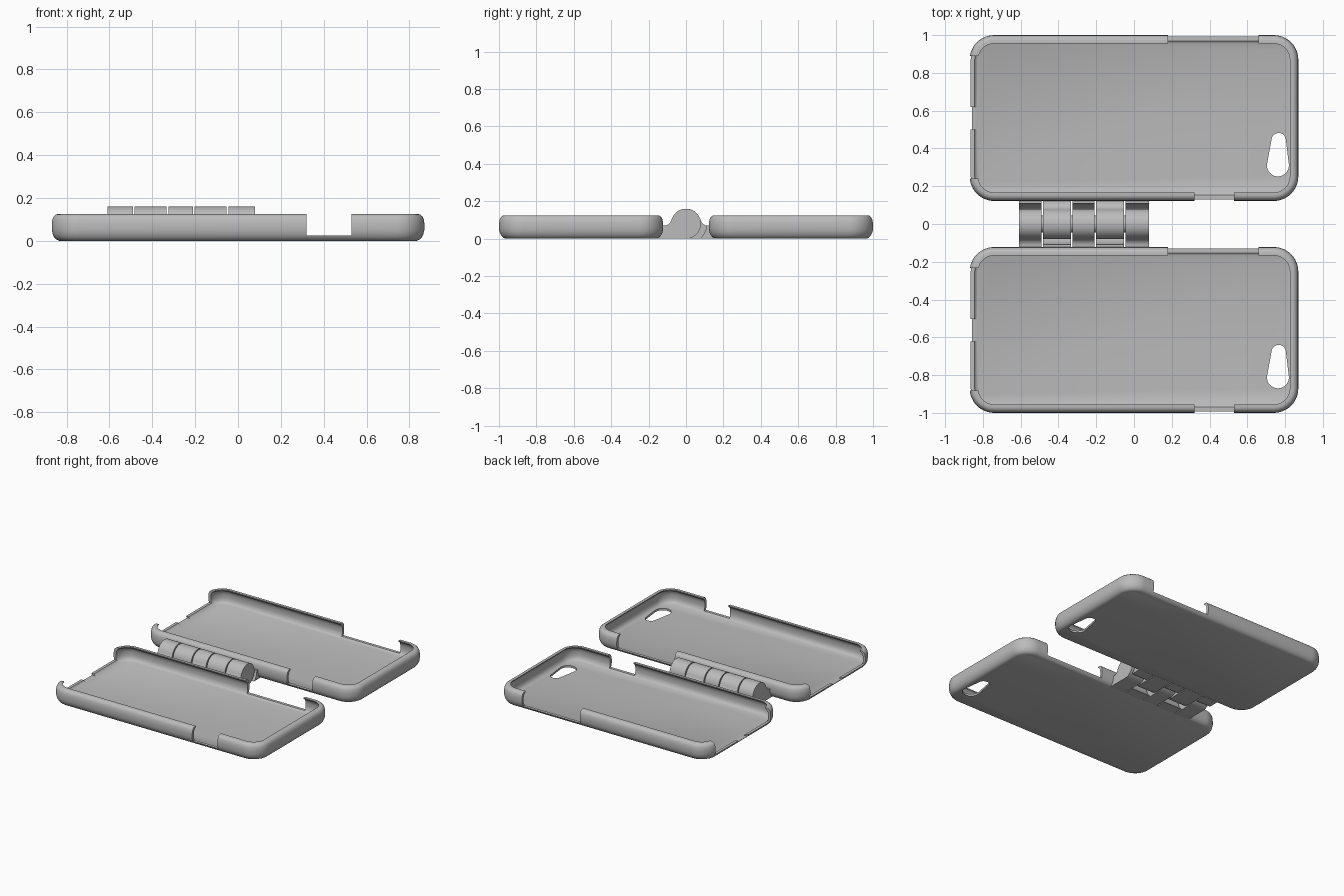
import bpy, bmesh, math

if "Cube" in bpy.data.objects:
    bpy.data.objects.remove(bpy.data.objects["Cube"])

grey = bpy.data.materials.new("plastic_grey")
grey.diffuse_color = (0.5, 0.5, 0.5, 1)
grey.use_nodes = True
grey.node_tree.nodes["Principled BSDF"].inputs["Base Color"].default_value = grey.diffuse_color

HX, HY, R = 0.87, 0.439, 0.13      # case half length, half width, corner radius
CY = 0.561                         # case centre in y


def new_object(name, bm):
    bmesh.ops.recalc_face_normals(bm, faces=bm.faces)
    me = bpy.data.meshes.new(name)
    bm.to_mesh(me)
    bm.free()
    me.materials.append(grey)
    ob = bpy.data.objects.new(name, me)
    bpy.context.collection.objects.link(ob)
    return ob


def loft(name, rings):
    """Skin a list of equal-length closed rings and cap both ends."""
    bm = bmesh.new()
    loops = [[bm.verts.new(p) for p in ring] for ring in rings]
    n = len(loops[0])
    for a, b in zip(loops, loops[1:]):
        for i in range(n):
            j = (i + 1) % n
            bm.faces.new((a[i], a[j], b[j], b[i]))
    bm.faces.new(loops[0][::-1])
    bm.faces.new(loops[-1])
    return new_object(name, bm)


def arc(cx, cy, r, a0, a1, n):
    return [(cx + r * math.cos(math.radians(a0 + (a1 - a0) * i / n)),
             cy + r * math.sin(math.radians(a0 + (a1 - a0) * i / n))) for i in range(n + 1)]


def case_ring(inset, z):
    pts = []
    for k, (sx, sy) in enumerate([(1, 1), (-1, 1), (-1, -1), (1, -1)]):
        pts += arc(sx * (HX - R), sy * (HY - R), R - inset, 90 * k, 90 * k + 90, 12)
    return [(x, y + CY, z) for x, y in pts]


def prism_x(name, profile, x0, x1):
    return loft(name, [[(x, y, z) for y, z in profile] for x in (x0, x1)])


def box(x0, x1, y0, y1, z0, z1=0.3):
    return prism_x("cutter", [(y0, z0), (y1, z0), (y1, z1), (y0, z1)], x0, x1)


def smooth(ob, angle=35):
    bpy.ops.object.select_all(action='DESELECT')
    ob.select_set(True)
    bpy.context.view_layer.objects.active = ob
    bpy.ops.object.shade_smooth_by_angle(angle=math.radians(angle))


# phone tray: outer wall up, over the lip, down the inside to the floor
wall = [(.036, 0), (.022, .006), (.012, .017), (.004, .033), (0, .052), (0, .08),
        (.003, .1), (.009, .114), (.02, .123), (.03, .125), (.045, .125),
        (.045, .118), (.032, .110), (.024, .098), (.02, .08), (.02, .05),
        (.024, .034), (.032, .022), (.045, .015)]
case = loft("back_case", [case_ring(i, z) for i, z in wall])

# wall openings, charging end and camera hole
hole = arc(0.762, 0.31, 0.058, 175, 365, 20) + arc(0.766, 0.444, 0.038, 5, 175, 16)
cutters = [
    box(0.18, 0.66, 0.93, 1.1, 0.024),
    box(0.32, 0.53, 0.05, 0.2, 0.024),
    box(-1, -0.815, 0.24, 0.89, 0.03),
    box(-1, -0.815, 0.5, 0.62, 0.018),
    loft("cutter", [[(x, y, z) for x, y in hole] for z in (-0.1, 0.06)]),
]
bpy.context.view_layer.objects.active = case
for c in cutters:
    c.hide_render = True
    m = case.modifiers.new("cut", 'BOOLEAN')
    m.operation, m.solver, m.object = 'DIFFERENCE', 'EXACT', c
    bpy.ops.object.modifier_apply(modifier=m.name)
for c in cutters:
    bpy.data.objects.remove(c)
smooth(case)

# the second tray is a shifted copy
front = case.copy()
front.data = case.data.copy()
front.name = "front_case"
front.location.y = -2 * CY
bpy.context.collection.objects.link(front)

# hinge: knuckles alternate between the front and the back case
ZC, RK = 0.08, 0.08
spans = [(-.61, -.49), (-.482, -.333), (-.325, -.21), (-.202, -.053), (-.045, .08)]
for k, (x0, x1) in enumerate(spans):
    s = -1 if k % 2 == 0 else 1
    # barrel with flat base and filleted arm in one profile
    fillet = [(.135, .07), (.11, .07), (.094, .076), (.083, .088), (.076, .105)]
    barrel = arc(0, ZC, RK, 18, 270, 40)
    prof = [(.155, 0), (.135, .02)] + fillet + barrel[1:]
    smooth(prism_x("hinge_knuckle_%d" % (k + 1), [(s * y, z) for y, z in prof], x0, x1))
    # clearance lip on the opposite case
    lip = arc(0, ZC, .11, -46.6, -5, 10) + [(.135, .07), (.135, .02), (.155, 0)]
    smooth(prism_x("hinge_lip_%d" % (k + 1), [(-s * y, z) for y, z in lip], x0, x1))

# pin through all knuckles
smooth(prism_x("hinge_pin", arc(0, ZC, .045, 0, 345, 23), -.6, .07))
